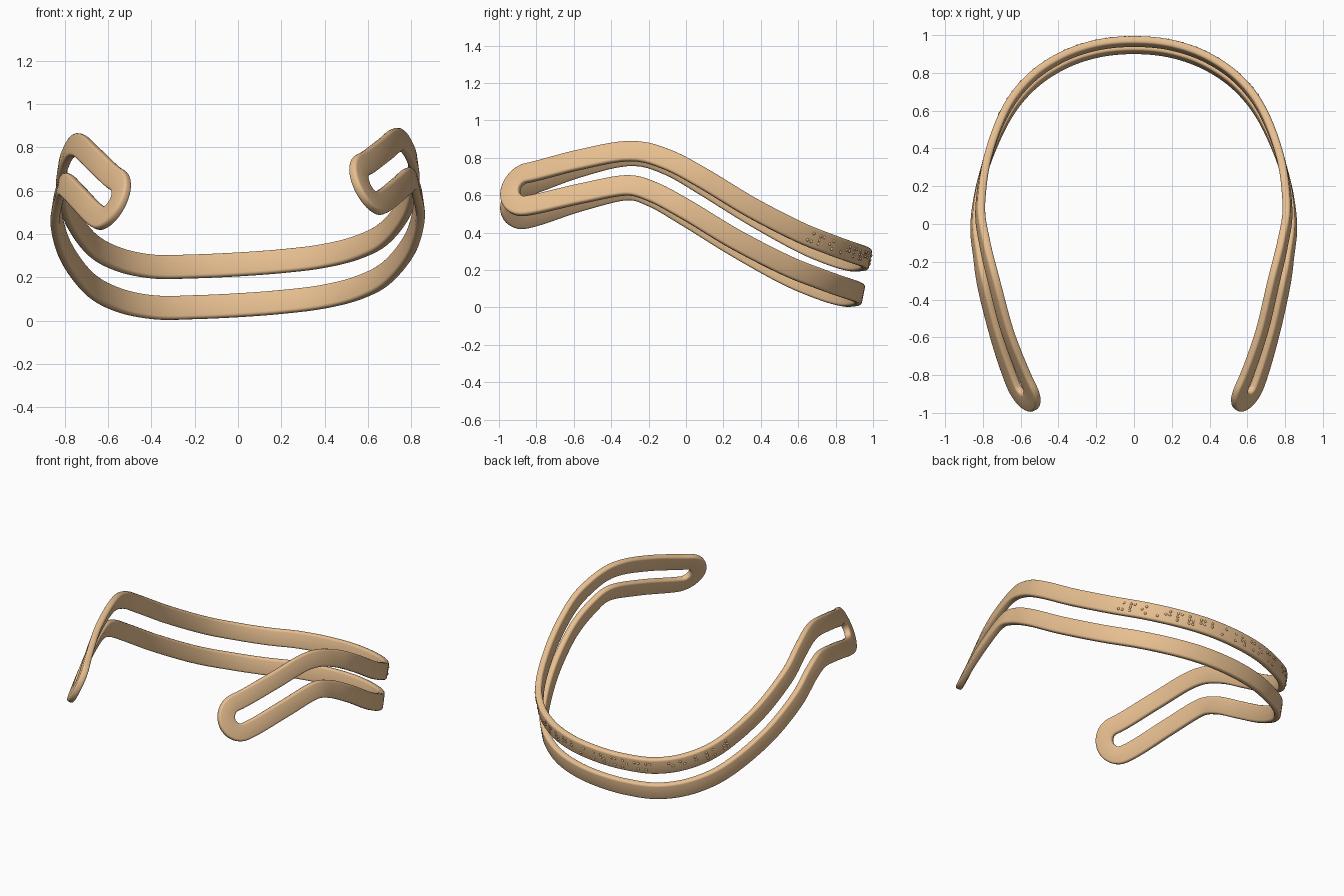
import bpy, bmesh, math, random
from mathutils import Vector

if "Cube" in bpy.data.objects:
    bpy.data.objects.remove(bpy.data.objects["Cube"])

# Band path from the back centre to a tip: x right, x left, y, z right, z left, outward lean
STATIONS = [
    (0.000, 0.000, 0.947, 0.165, 0.165, 0.20),
    (0.200, 0.200, 0.927, 0.180, 0.156, 0.20),
    (0.388, 0.388, 0.860, 0.203, 0.155, 0.19),
    (0.555, 0.555, 0.742, 0.245, 0.190, 0.16),
    (0.685, 0.685, 0.568, 0.315, 0.265, 0.10),
    (0.788, 0.788, 0.305, 0.450, 0.412, 0.00),
    (0.825, 0.827, 0.050, 0.604, 0.570, -0.11),
    (0.803, 0.806, -0.140, 0.704, 0.678, -0.22),
    (0.768, 0.770, -0.310, 0.744, 0.719, -0.32),
    (0.708, 0.702, -0.570, 0.698, 0.658, -0.33),
    (0.624, 0.608, -0.830, 0.635, 0.568, -0.40),
    (0.548, 0.528, -0.988, 0.616, 0.544, -0.46),
]
HALF_GAP, HALF_BAND, HALF_THICK = 0.096, 0.055, 0.021

left = [(-xl, y, zl, k) for xr, xl, y, zr, zl, k in STATIONS[:0:-1]]
right = [(xr, y, zr, k) for xr, xl, y, zr, zl, k in STATIONS]
keys = [Vector(p) for p in left + right]


def spline(pts, steps=24):
    """Catmull-Rom curve through 4D points (position + lean)."""
    ext = [2 * pts[0] - pts[1]] + pts + [2 * pts[-1] - pts[-2]]
    out = []
    for a, b, c, d in zip(ext, ext[1:], ext[2:], ext[3:]):
        for i in range(steps):
            t = i / steps
            out.append(0.5 * (2 * b + (c - a) * t + (2 * a - 5 * b + 4 * c - d) * t * t
                              + (3 * b - a - 3 * c + d) * t ** 3))
    return out + [pts[-1]]


path = spline(keys)
dist = [0.0]
for a, b in zip(path, path[1:]):
    dist.append(dist[-1] + (b.xyz - a.xyz).length)
LENGTH = dist[-1]


def sample(s):
    i = 0
    while i < len(dist) - 2 and dist[i + 1] < s:
        i += 1
    t = (s - dist[i]) / (dist[i + 1] - dist[i])
    return path[i].lerp(path[i + 1], t)


def place(s, w, v):
    """Map along / across / thickness coordinates onto the curved band."""
    s = min(max(s, 0), LENGTH)
    p = sample(s)
    e = 0.09
    tan = (sample(min(s + e, LENGTH)).xyz - sample(max(s - e, 0)).xyz).normalized()
    up = Vector((0, 0, 1))
    out = up.cross(tan).normalized()
    across = up + p.w * out
    across = (across - across.dot(tan) * tan).normalized()
    normal = across.cross(tan).normalized()
    return p.xyz + w * across + v * normal


# Flat stadium-shaped centre line: upper band, right tip, lower band, left tip
END = HALF_GAP + HALF_BAND
N, ARC = 150, 20
ring = []
for side in (1, -1):
    s0, s1 = (END, LENGTH - END) if side == 1 else (LENGTH - END, END)
    for i in range(N):
        ring.append((s0 + (s1 - s0) * i / N, side * HALF_GAP, 0, side))
    for i in range(ARC):
        a = math.pi * i / ARC
        ring.append((s1 + side * HALF_GAP * math.sin(a), side * HALF_GAP * math.cos(a),
                     side * math.sin(a), side * math.cos(a)))

# Rounded rectangular cross-section
section = []
R = 0.014
for cx, cy, start in ((1, 1, 0), (-1, 1, 90), (-1, -1, 180), (1, -1, 270)):
    for k in range(4):
        a = math.radians(start + 30 * k)
        section.append((cx * (HALF_BAND - R) + R * math.cos(a),
                        cy * (HALF_THICK - R) + R * math.sin(a)))

tan_mat = bpy.data.materials.new("tan")
tan_mat.diffuse_color = (0.80, 0.52, 0.28, 1)
tan_mat.use_nodes = True
tan_mat.node_tree.nodes["Principled BSDF"].inputs["Base Color"].default_value = tan_mat.diffuse_color


def finish(bm, name):
    bmesh.ops.recalc_face_normals(bm, faces=bm.faces)
    mesh = bpy.data.meshes.new(name)
    bm.to_mesh(mesh)
    bm.free()
    mesh.materials.append(tan_mat)
    obj = bpy.data.objects.new(name, mesh)
    bpy.context.collection.objects.link(obj)
    bpy.context.view_layer.objects.active = obj
    obj.select_set(True)
    bpy.ops.object.shade_smooth_by_angle(angle=math.radians(40))
    obj.select_set(False)
    return obj


# Double headband: section swept around the stadium loop
bm = bmesh.new()
loops = [[bm.verts.new(place(s + u * ns, w + u * nw, v)) for u, v in section]
         for s, w, ns, nw in ring]
for i, a in enumerate(loops):
    b = loops[(i + 1) % len(loops)]
    for j in range(len(a)):
        k = (j + 1) % len(a)
        bm.faces.new((a[j], b[j], b[k], a[k]))
finish(bm, "double_headband")

# Small grip bumps scattered in an abstract pattern on the back of the upper band
sgn = 1 if place(LENGTH / 2, 0, 0.1).y > place(LENGTH / 2, 0, 0).y else -1
random.seed(4)
bm = bmesh.new()
for col in range(-36, 37):
    for row in range(3):
        if col % 3 and random.random() < 0.4:
            pos = place(LENGTH / 2 + col * 0.025, HALF_GAP + (row - 1) * 0.022,
                        sgn * (HALF_THICK - 0.003))
            geo = bmesh.ops.create_icosphere(bm, subdivisions=2, radius=0.009)
            bmesh.ops.translate(bm, verts=geo["verts"], vec=pos)
finish(bm, "grip_bumps")
